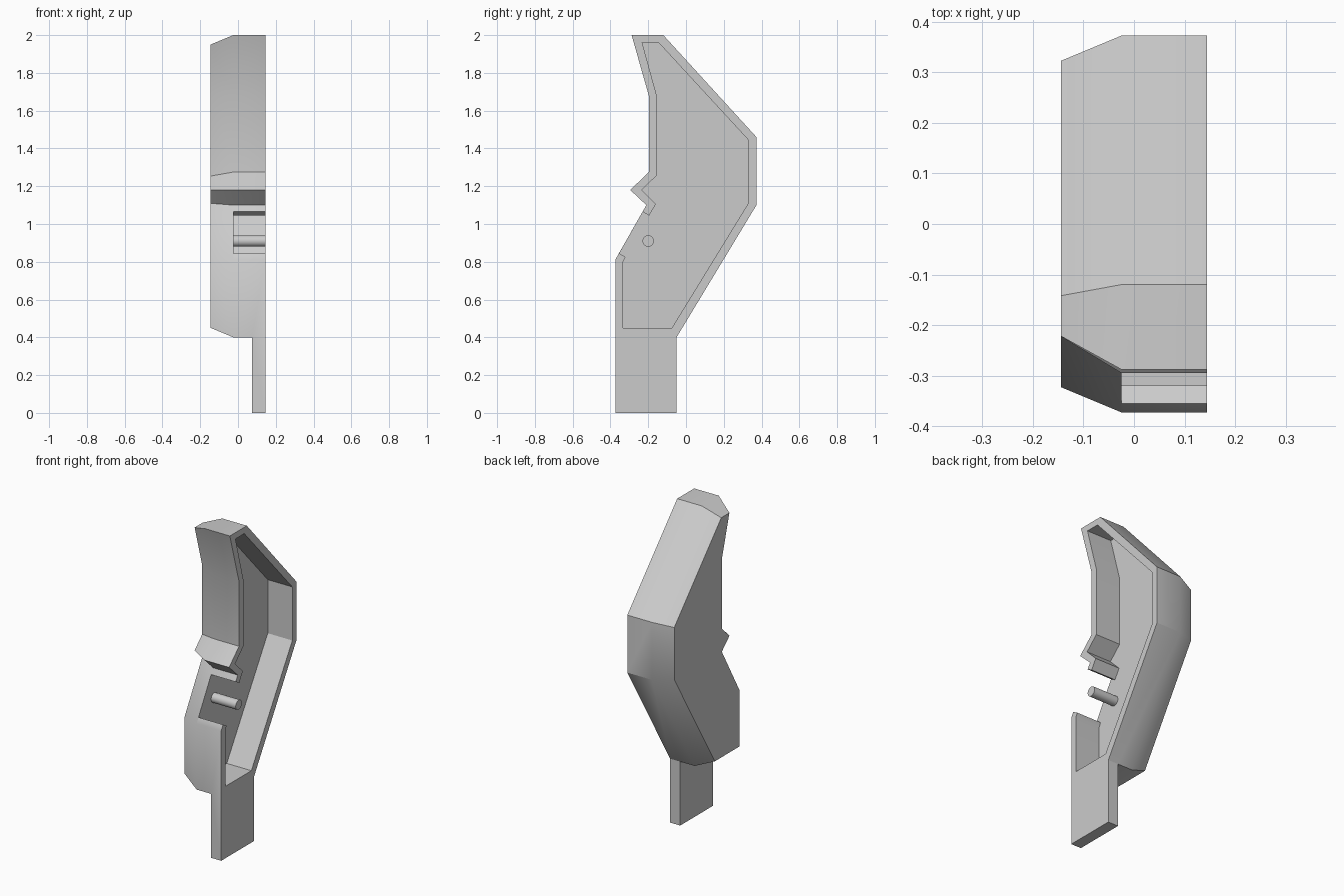
import bpy, bmesh, math
from mathutils import Vector

cube = bpy.data.objects.get("Cube")
if cube:
    bpy.data.objects.remove(cube)

grey = bpy.data.materials.new("plain grey")
grey.use_nodes = True
grey.diffuse_color = (0.6, 0.6, 0.6, 1)
grey.node_tree.nodes["Principled BSDF"].inputs["Base Color"].default_value = (0.6, 0.6, 0.6, 1)

RIM, TANG, FLOOR, BACK = 0.145, 0.075, -0.025, -0.145

# Side profiles (y, z), both running from the slot's upper end to its lower end
outer = [(-0.23, 1.065), (-0.21, 1.1), (-0.295, 1.18), (-0.197, 1.275), (-0.197, 1.68),
         (-0.288, 2), (-0.12, 2), (0.373, 1.46), (0.373, 1.1), (-0.05, 0.4),
         (-0.373, 0.4), (-0.373, 0.813), (-0.355, 0.845)]
inner = [(-0.195, 1.045), (-0.16, 1.105), (-0.235, 1.18), (-0.155, 1.257), (-0.155, 1.68),
         (-0.232, 1.96), (-0.145, 1.96), (0.33, 1.445), (0.33, 1.11), (-0.075, 0.45),
         (-0.333, 0.45), (-0.333, 0.8), (-0.32, 0.825)]


def inset(points, d):
    """Mitred inward offset of a clockwise outline."""
    result = []
    pts = [Vector(p) for p in points]
    for i, p in enumerate(pts):
        a = (p - pts[i - 1]).normalized()
        b = (pts[(i + 1) % len(pts)] - p).normalized()
        na, nb = Vector((a.y, -a.x)), Vector((b.y, -b.x))
        result.append(p + (na + nb) * d / (1 + na.dot(nb)))
    return result


def finish(bm, name):
    bmesh.ops.recalc_face_normals(bm, faces=bm.faces)
    mesh = bpy.data.meshes.new(name)
    bm.to_mesh(mesh)
    bm.free()
    mesh.materials.append(grey)
    obj = bpy.data.objects.new(name, mesh)
    bpy.context.collection.objects.link(obj)
    bpy.ops.object.select_all(action='DESELECT')
    obj.select_set(True)
    bpy.context.view_layer.objects.active = obj
    bpy.ops.object.shade_smooth_by_angle(angle=math.radians(30))
    return obj


# Half shell: open wall, floor, tapered back and tang
bm = bmesh.new()


def ring(points, x):
    return [bm.verts.new((x, p[0], p[1])) for p in points]


def bridge(a, b, closed=True):
    n = len(a)
    return [bm.faces.new((a[i], a[(i + 1) % n], b[(i + 1) % n], b[i]))
            for i in range(n if closed else n - 1)]


out_rim, out_mid, out_floor = (ring(outer, x) for x in (RIM, TANG, FLOOR))
in_rim, in_floor = ring(inner, RIM), ring(inner, FLOOR)
back = ring(inset(outer, 0.05), BACK)
wall = bridge(out_rim, out_mid, False)
bridge(out_mid, out_floor, False)
bridge(out_floor, back)
bridge(in_rim, in_floor, False)
bm.faces.new(back)
bm.faces.new(out_rim + in_rim[::-1])
bm.faces.new([out_floor[0]] + in_floor + [out_floor[-1]])
for i in (0, -1):
    bm.faces.new((out_rim[i], out_mid[i], out_floor[i], in_floor[i], in_rim[i]))

# Tang pulled down from the bottom wall
bottom = wall[9]
grown = bmesh.ops.extrude_face_region(bm, geom=[bottom])["geom"]
for v in grown:
    if isinstance(v, bmesh.types.BMVert):
        v.co.z = 0
if bottom.is_valid:
    bm.faces.remove(bottom)
bmesh.ops.recalc_face_normals(bm, faces=bm.faces)
bmesh.ops.dissolve_limit(bm, angle_limit=0.01, verts=bm.verts, edges=bm.edges)
finish(bm, "grip_shell")

# Cross pin in the slot
bm = bmesh.new()
bmesh.ops.create_cone(bm, cap_ends=True, segments=32, radius1=0.03, radius2=0.03,
                      depth=RIM - FLOOR)
pin = finish(bm, "cross_pin")
pin.rotation_euler.y = math.pi / 2
pin.location = ((RIM + FLOOR) / 2, -0.2, 0.91)
